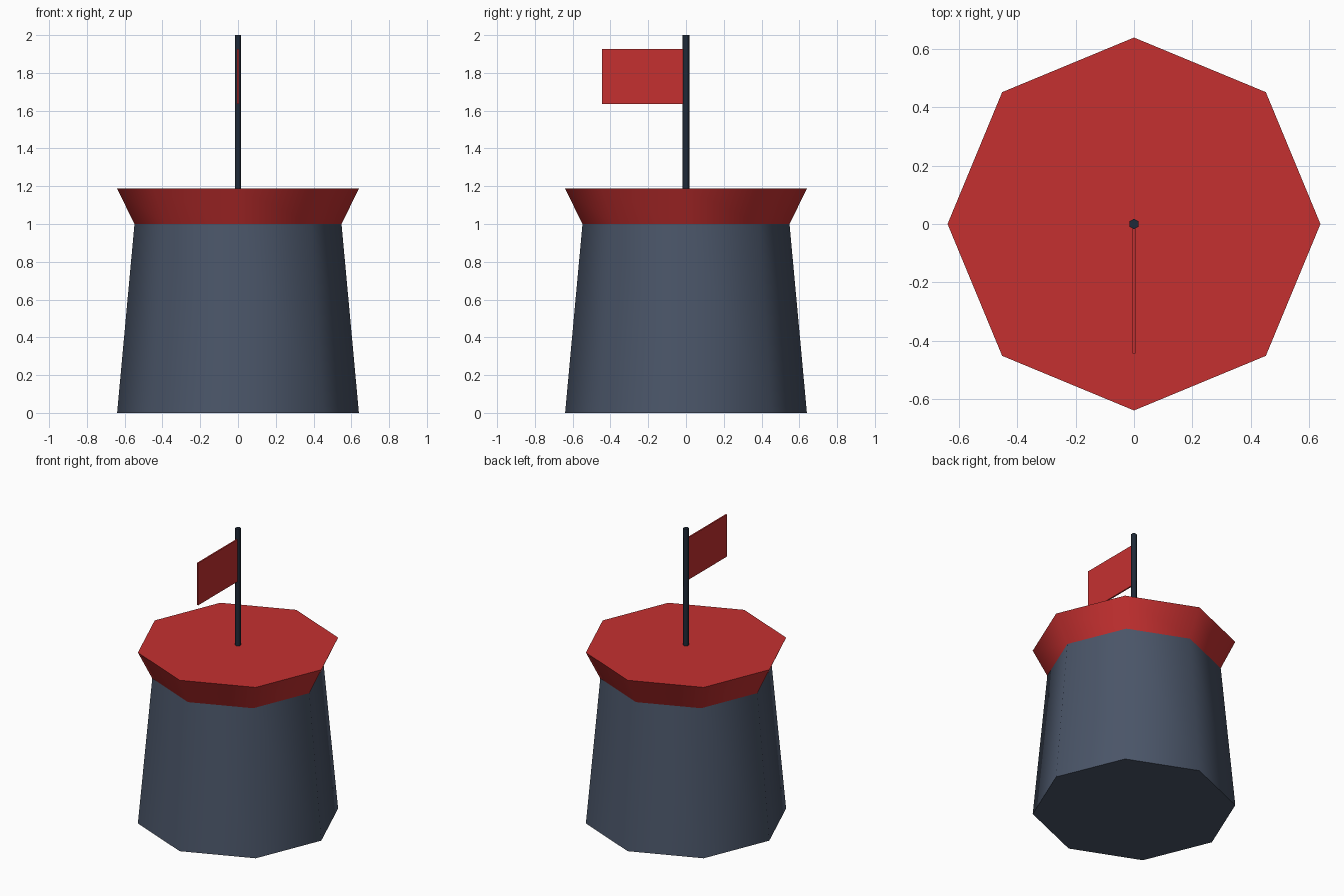
import bpy, math

if "Cube" in bpy.data.objects:
    bpy.data.objects.remove(bpy.data.objects["Cube"])


def srgb(h):
    vals = [int(h[i:i + 2], 16) / 255 for i in (0, 2, 4)]
    return [v / 12.92 if v <= 0.04045 else ((v + 0.055) / 1.055) ** 2.4 for v in vals] + [1]


def material(name, h):
    m = bpy.data.materials.new(name)
    m.diffuse_color = srgb(h)
    m.use_nodes = True
    m.node_tree.nodes["Principled BSDF"].inputs["Base Color"].default_value = m.diffuse_color
    return m


slate = material("slate_grey", "4a5568")
red = material("red", "c53030")
dark = material("dark_navy", "1f2937")


def frustum(name, sides, r0, r1, z0, z1, mat):
    # Tapered prism with smooth sides and sharp caps, corners on the y axis
    bpy.ops.mesh.primitive_cone_add(vertices=sides, radius1=r0, radius2=r1,
                                    depth=z1 - z0, location=(0, 0, (z0 + z1) / 2))
    ob = bpy.context.object
    ob.name = name
    ob.data.materials.append(mat)
    bpy.ops.object.shade_smooth_by_angle(angle=math.radians(61))
    return ob


# Tower body, flared top and flag pole
frustum("tower_body", 8, 0.64, 0.548, 0.0, 1.0, slate)
frustum("flared_top", 8, 0.548, 0.64, 1.0, 1.187, red)
frustum("flag_pole", 6, 0.018, 0.018, 1.187, 2.0, dark)

# Flag: thin plate pointing to the front
bpy.ops.mesh.primitive_cube_add(size=1, location=(0, -0.222, 1.78))
flag = bpy.context.object
flag.name = "flag"
flag.scale = (0.01, 0.444, 0.292)
bpy.ops.object.transform_apply(location=False, rotation=False, scale=True)
flag.data.materials.append(red)
